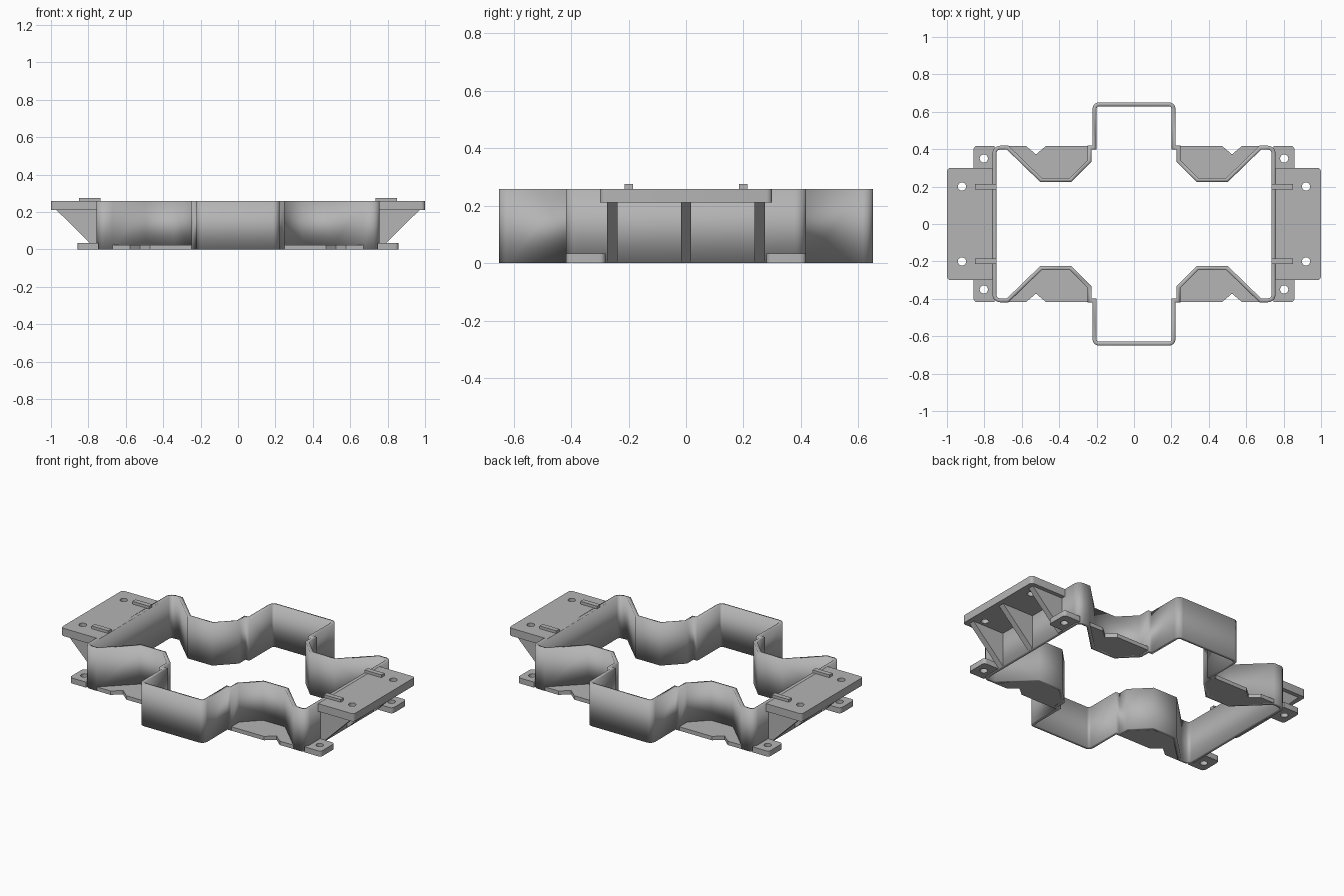
import bpy
import bmesh
from math import pi, cos, sin
from mathutils import Vector, Matrix

if "Cube" in bpy.data.objects:
    bpy.data.objects.remove(bpy.data.objects["Cube"], do_unlink=True)

HEIGHT = 0.258
WALL = 0.021

grey = bpy.data.materials.new("plain grey")
grey.use_nodes = True
grey.diffuse_color = (0.46, 0.46, 0.46, 1)
grey.node_tree.nodes["Principled BSDF"].inputs["Base Color"].default_value = grey.diffuse_color


def finish(name, mesh):
    """Link a mesh as a named part with the grey material and crisp edges."""
    mesh.materials.clear()
    mesh.materials.append(grey)
    obj = bpy.data.objects.new(name, mesh)
    bpy.context.collection.objects.link(obj)
    bpy.ops.object.select_all(action="DESELECT")
    obj.select_set(True)
    bpy.context.view_layer.objects.active = obj
    bpy.ops.object.shade_smooth_by_angle(angle=pi / 6)
    return obj


def rounded(points, steps=5):
    """Fillet each corner given as (x, y, radius); (x, y) stays sharp."""
    out = []
    for i, p in enumerate(points):
        corner = Vector(p[:2])
        if len(p) < 3:
            out.append(corner)
            continue
        a = Vector(points[i - 1][:2]) - corner
        b = Vector(points[(i + 1) % len(points)][:2]) - corner
        a, b = a.normalized() * p[2], b.normalized() * p[2]
        for k in range(steps + 1):
            t = k / steps * pi / 2
            out.append(corner + a * (1 - sin(t)) + b * (1 - cos(t)))
    return out


def rectangle(x0, x1, y0, y1, r_in=0.0, r_out=0.0):
    corners = [(x0, y0, r_in), (x1, y0, r_out), (x1, y1, r_out), (x0, y1, r_in)]
    return rounded([c if c[2] else c[:2] for c in corners])


def circle(x, y, r, n=20):
    return [(x + r * cos(2 * pi * k / n), y + r * sin(2 * pi * k / n)) for k in range(n)]


def slab(name, loops, z0, z1, sx=1, sy=1, turn=None):
    """Extrude an outline (with holes) between two heights."""
    curve = bpy.data.curves.new(name, "CURVE")
    curve.dimensions = "2D"
    curve.fill_mode = "BOTH"
    curve.extrude = (z1 - z0) / 2
    for loop in loops:
        spline = curve.splines.new("POLY")
        spline.points.add(len(loop) - 1)
        for point, co in zip(spline.points, loop):
            point.co = (co[0] * sx, co[1] * sy, 0, 1)
        spline.use_cyclic_u = True
    temp = bpy.data.objects.new(name + " outline", curve)
    bpy.context.collection.objects.link(temp)
    graph = bpy.context.evaluated_depsgraph_get()
    mesh = bpy.data.meshes.new_from_object(temp.evaluated_get(graph))
    bpy.data.objects.remove(temp, do_unlink=True)
    bpy.data.curves.remove(curve)
    mesh.transform(Matrix.Translation((0, 0, (z0 + z1) / 2)))
    if turn:
        mesh.transform(turn)
    bm = bmesh.new()
    bm.from_mesh(mesh)
    bmesh.ops.remove_doubles(bm, verts=bm.verts, dist=1e-5)
    bmesh.ops.recalc_face_normals(bm, faces=bm.faces)
    bm.to_mesh(mesh)
    bm.free()
    return finish(name, mesh)


# Wall centre line for one quarter, from the end wall round to the box bay
dip = [(0.498, 0.236), (0.338, 0.236), (0.237, 0.338)]
quarter = [(0.746, 0.408, 0.03), (0.675, 0.408), *dip,
           (0.237, 0.408), (0.211, 0.408), (0.211, 0.64, 0.025)]


def flip(points, sx, sy):
    return [(p[0] * sx, p[1] * sy, *p[2:]) for p in points]


path = rounded(quarter + flip(quarter[::-1], -1, 1)
               + flip(quarter, -1, -1) + flip(quarter[::-1], 1, -1))

# Ring wall: a closed ribbon thickened evenly
bm = bmesh.new()
low = [bm.verts.new((p.x, p.y, 0)) for p in path]
high = [bm.verts.new((p.x, p.y, HEIGHT)) for p in path]
for i in range(len(path)):
    bm.faces.new((low[i - 1], low[i], high[i], high[i - 1]))
bmesh.ops.recalc_face_normals(bm, faces=bm.faces)
ring = bpy.data.meshes.new("ring_wall")
bm.to_mesh(ring)
bm.free()
wall = finish("ring_wall", ring)
thick = wall.modifiers.new("thickness", "SOLIDIFY")
thick.thickness = WALL
thick.offset = 0
thick.use_even_offset = True

# Pocket floors with a notch in the outer edge
floor = [(0.672, 0.418), *dip, (0.237, 0.418), (0.47, 0.418), (0.524, 0.372), (0.578, 0.418)]
stand = Matrix.Rotation(pi / 2, 4, "X")

for sx, side in ((1, "left"), (-1, "right")):
    # End platform with two screw holes
    slab(f"{side}_platform",
         [rectangle(0.736, 1.0, -0.3, 0.3, 0, 0.02), circle(0.92, 0.2, 0.022), circle(0.92, -0.2, 0.022)],
         0.21, HEIGHT, sx)

    # Triangular gussets under the platform
    for y in (-0.257, 0, 0.257):
        slab(f"{side}_gusset", [[(0.746, 0), (0.757, 0), (0.975, 0.215), (0.746, 0.215)]],
             -y - 0.018, -y + 0.018, sx, 1, stand)

    for sy, end in ((1, "back"), (-1, "front")):
        slab(f"{side}_{end}_pocket_floor", [floor], 0, 0.024, sx, sy)
        slab(f"{side}_{end}_foot_tab",
             [rectangle(0.745, 0.858, 0.28, 0.418, 0, 0.02), circle(0.803, 0.35, 0.022)],
             0, 0.034, sx, sy)
        slab(f"{side}_{end}_ridge", [rectangle(0.736, 0.85, 0.184, 0.214)],
             HEIGHT - 0.005, 0.275, sx, sy)
